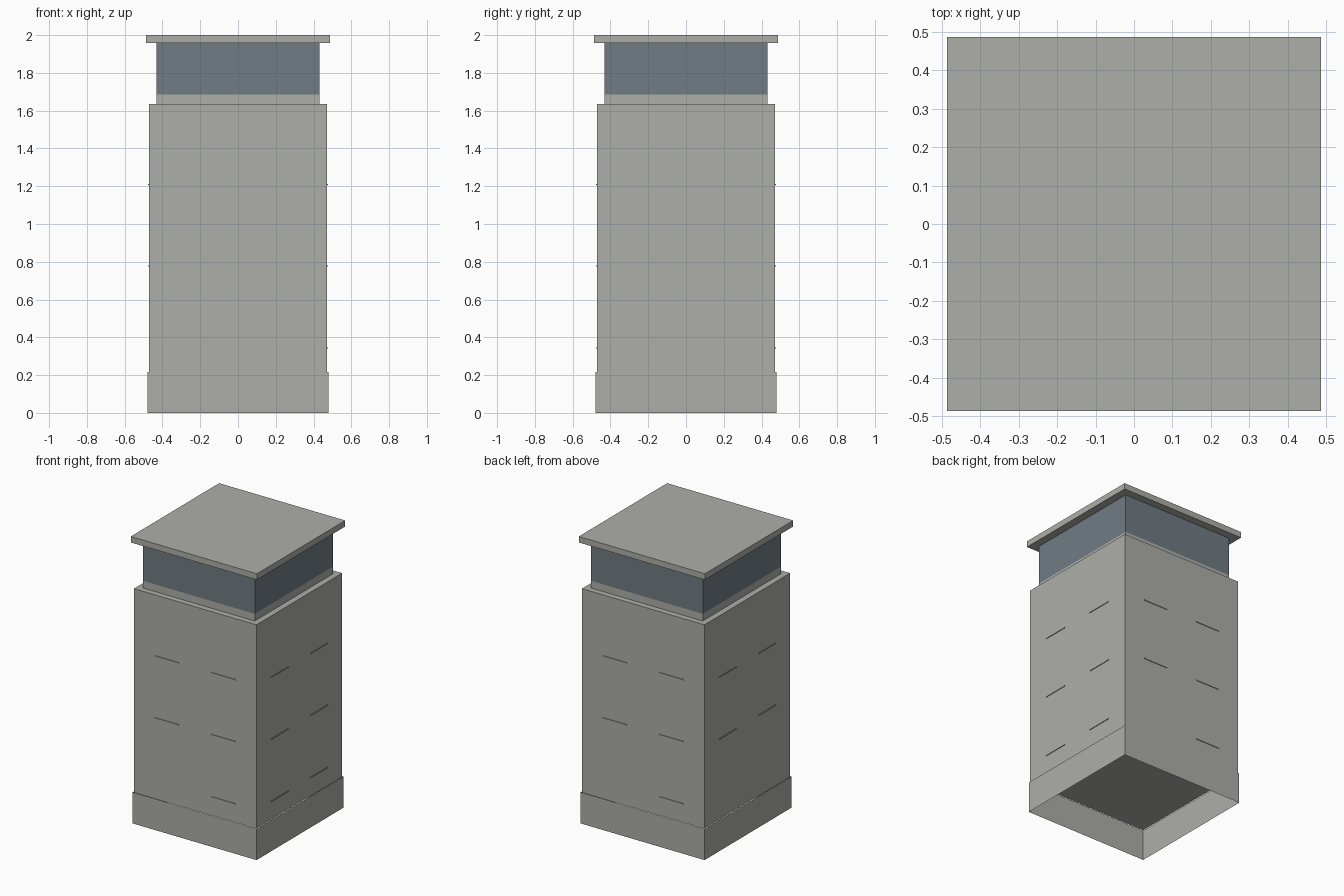
import bpy
import bmesh
import math
from mathutils import Matrix

if "Cube" in bpy.data.objects:
    bpy.data.objects.remove(bpy.data.objects["Cube"], do_unlink=True)


def make_material(name, rgb):
    mat = bpy.data.materials.new(name)
    mat.use_nodes = True
    color = (*rgb, 1.0)
    mat.diffuse_color = color
    mat.node_tree.nodes["Principled BSDF"].inputs["Base Color"].default_value = color
    return mat


CONCRETE = make_material("warm grey concrete", (0.42, 0.42, 0.395))
GLASS = make_material("blue grey glass", (0.162, 0.202, 0.227))


def finish(name, bm, mat):
    mesh = bpy.data.meshes.new(name)
    bm.to_mesh(mesh)
    bm.free()
    mesh.materials.append(mat)
    obj = bpy.data.objects.new(name, mesh)
    bpy.context.scene.collection.objects.link(obj)
    return obj


def add_box(bm, center, size):
    matrix = Matrix.Translation(center) @ Matrix.Diagonal((*size, 1))
    return bmesh.ops.create_cube(bm, size=1, matrix=matrix)["verts"]


def square_block(name, half, bottom, top, mat, open_ends=False):
    bm = bmesh.new()
    add_box(bm, (0, 0, (bottom + top) / 2), (2 * half, 2 * half, top - bottom))
    if open_ends:
        bm.normal_update()
        ends = [f for f in bm.faces if abs(f.normal.z) > 0.5]
        bmesh.ops.delete(bm, geom=ends, context="FACES_ONLY")
    return finish(name, bm, mat)


# Main tower, from the open skirt up to the roof slab
BODY = 0.472
square_block("base_skirt", 0.478, 0, 0.217, CONCRETE, open_ends=True)
square_block("tower_body", BODY, 0.215, 1.635, CONCRETE)
square_block("cabin_sill", 0.431, 1.635, 1.685, CONCRETE)
square_block("cabin_window_band", 0.431, 1.685, 1.958, GLASS)
square_block("roof_slab", 0.486, 1.958, 2.0, CONCRETE)

# Thin ledges: full upper rows, partial lowest row on some sides
UPPER_ROWS = (1.209, 0.778)
LOWEST_ROW = 0.344
SIDES = {
    "front": (0, (1,)),
    "left": (90, (-1, 1)),
    "back": (180, (1,)),
    "right": (270, ()),
}
for side, (angle, lowest_columns) in SIDES.items():
    bm = bmesh.new()
    spots = [(c, z) for z in UPPER_ROWS for c in (-1, 1)]
    spots += [(c, LOWEST_ROW) for c in lowest_columns]
    for column, z in spots:
        add_box(bm, (column * 0.217, -BODY, z), (0.186, 0.01, 0.006))
    bmesh.ops.rotate(bm, verts=bm.verts, cent=(0, 0, 0),
                     matrix=Matrix.Rotation(math.radians(angle), 3, "Z"))
    finish(side + "_ledges", bm, CONCRETE)
